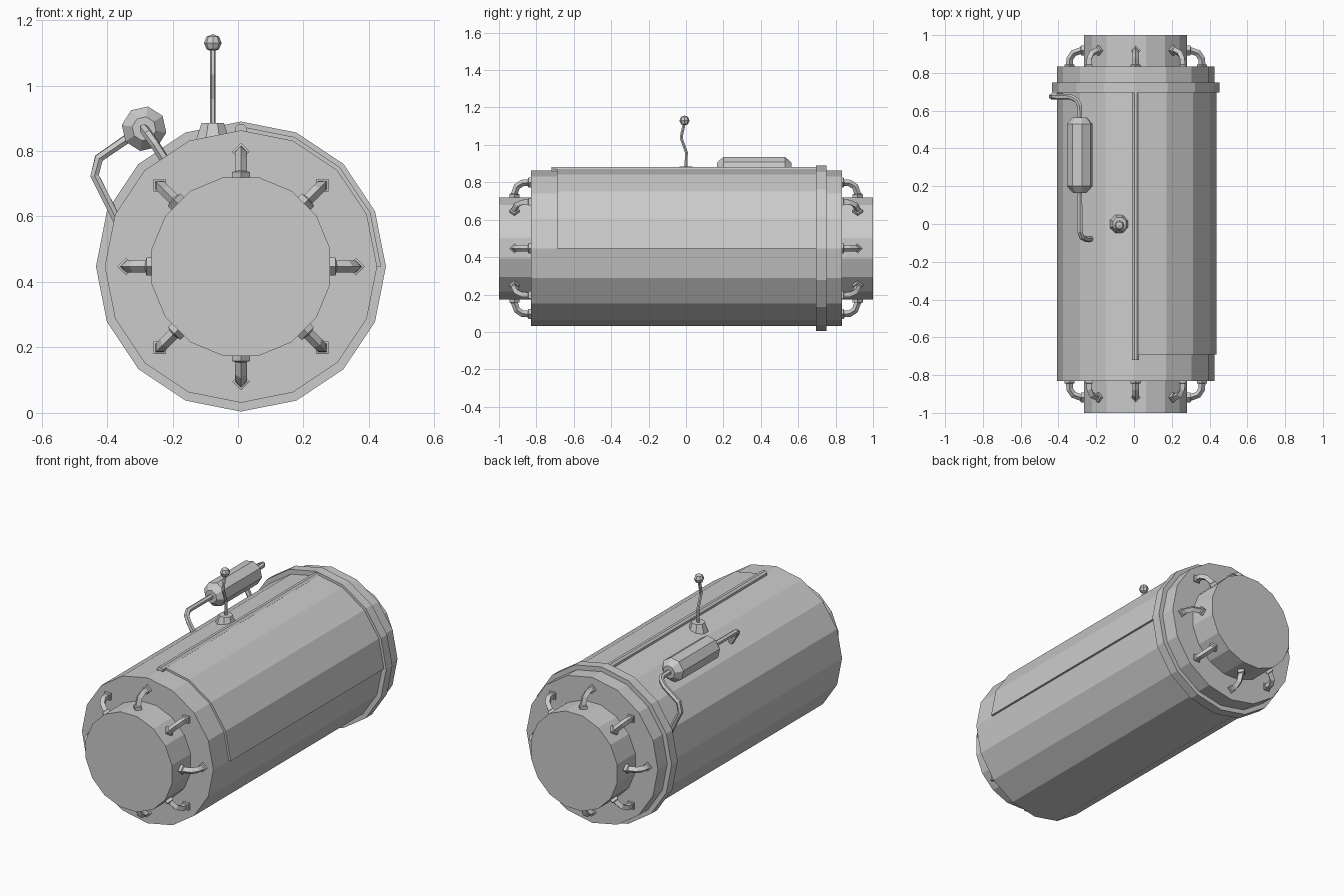
import bpy, bmesh, math
from mathutils import Vector

if "Cube" in bpy.data.objects:
    bpy.data.objects.remove(bpy.data.objects["Cube"])

CX, CZ = 0.009, 0.447   # tank axis


def sweep(name, path, radii, sides, ref, phase=0.0, bm=None):
    """Flat-faced tube along a path; 'ref' is carried along as the zero angle."""
    own = bm is None
    if own:
        bm = bmesh.new()
    pts = [Vector(p) for p in path]
    if not isinstance(radii, (list, tuple)):
        radii = [radii] * len(pts)
    a, rings = Vector(ref), []
    for i, p in enumerate(pts):
        t = Vector((0, 0, 0))
        if i > 0:
            t += (p - pts[i - 1]).normalized()
        if i < len(pts) - 1:
            t += (pts[i + 1] - p).normalized()
        t.normalize()
        a = (a - t * a.dot(t)).normalized()
        b = t.cross(a)
        ring = []
        for k in range(sides):
            ang = phase + math.tau * k / sides
            ring.append(bm.verts.new(p + radii[i] * (a * math.cos(ang) + b * math.sin(ang))))
        rings.append(ring)
    for r0, r1 in zip(rings, rings[1:]):
        for k in range(sides):
            n = (k + 1) % sides
            bm.faces.new((r0[k], r0[n], r1[n], r1[k]))
    bm.faces.new(rings[0])
    bm.faces.new(rings[-1])
    if own:
        finish(name, bm)


def finish(name, bm):
    bmesh.ops.recalc_face_normals(bm, faces=bm.faces)
    me = bpy.data.meshes.new(name)
    bm.to_mesh(me)
    bm.free()
    ob = bpy.data.objects.new(name, me)
    bpy.context.collection.objects.link(ob)
    return ob


def drum(name, r, y0, y1, phase=0.0):
    sweep(name, [(CX, y0, CZ), (CX, y1, CZ)], r, 16, (0, 0, 1), phase)


# main tank, clamp ring and end caps
drum("tank_body", 0.416, -0.83, 0.835)
drum("clamp_ring", 0.443, 0.695, 0.75)
drum("front_cap", 0.278, -1.0, -0.8, math.pi / 16)
drum("back_cap", 0.278, 0.8, 1.0, math.pi / 16)

# hatch panel: quarter shell over the upper right side
bm = bmesh.new()
rows = []
for i in range(5):
    ang = math.pi / 2 - i * math.pi / 8
    row = []
    for r, y in ((0.428, -0.69), (0.428, 0.70), (0.405, 0.70), (0.405, -0.69)):
        row.append(bm.verts.new((CX + r * math.cos(ang), y, CZ + r * math.sin(ang))))
    rows.append(row)
for a, b in zip(rows, rows[1:]):
    for k in range(4):
        n = (k + 1) % 4
        bm.faces.new((a[k], a[n], b[n], b[k]))
bm.faces.new(rows[0])
bm.faces.new(rows[-1])
finish("hatch_panel", bm)

# hinge rod along the top
sweep("hinge_rod", [(CX, -0.72, 0.864), (CX, 0.70, 0.864)], 0.02, 8, (0, 0, 1), math.pi / 8)

# bent brackets joining caps to the body: (radius, y, thickness)
profile = [(0.26, 0.918, 0.027), (0.289, 0.918, 0.027), (0.291, 0.918, 0.018),
           (0.33, 0.904, 0.018), (0.349, 0.875, 0.018),
           (0.351, 0.845, 0.018), (0.351, 0.843, 0.027), (0.351, 0.825, 0.027)]
for side, label in ((-1, "front"), (1, "back")):
    bm = bmesh.new()
    for k in range(8):
        c, s = math.cos(k * math.pi / 4), math.sin(k * math.pi / 4)
        path = [(CX + r * c, side * y, CZ + r * s) for r, y, _ in profile]
        sweep("", path, [p[2] for p in profile], 4, (-s, 0, c), 0, bm)
    finish(label + "_brackets", bm)

# small side canister
TX, TZ = -0.287, 0.868
sweep("canister", [(TX, y, TZ) for y in (0.165, 0.20, 0.53, 0.565)],
      [0.037, 0.069, 0.069, 0.037], 8, (0, 0, 1), math.radians(10))

# canister pipes running into the tank
sweep("back_pipe", [(TX, 0.55, TZ), (TX, 0.625, TZ), (-0.302, 0.655, 0.862), (-0.335, 0.673, 0.84),
                    (-0.425, 0.675, 0.778), (-0.438, 0.675, 0.725), (-0.365, 0.675, 0.58)],
      0.015, 6, (0, 0, 1))
sweep("front_pipe", [(TX, 0.18, TZ), (TX, -0.04, TZ), (-0.276, -0.07, 0.852),
                     (-0.255, -0.08, 0.822), (-0.222, -0.08, 0.77)],
      0.015, 6, (0, 0, 1))

# aerial: base, wavy rod and ball tip
AX = -0.077
sweep("aerial_base", [(AX, 0, 0.835), (AX, 0, 0.885)], [0.055, 0.037], 8, (1, 0, 0), math.pi / 8)
sweep("aerial_rod", [(AX, 0, 0.87), (AX, 0.002, 0.96), (AX, -0.025, 1.035),
                     (AX, -0.022, 1.06), (AX, -0.008, 1.12)], 0.009, 6, (1, 0, 0))
bm = bmesh.new()
bmesh.ops.create_uvsphere(bm, u_segments=8, v_segments=4, radius=0.027)
tip = finish("aerial_tip", bm)
tip.location = (AX, -0.008, 1.13)
